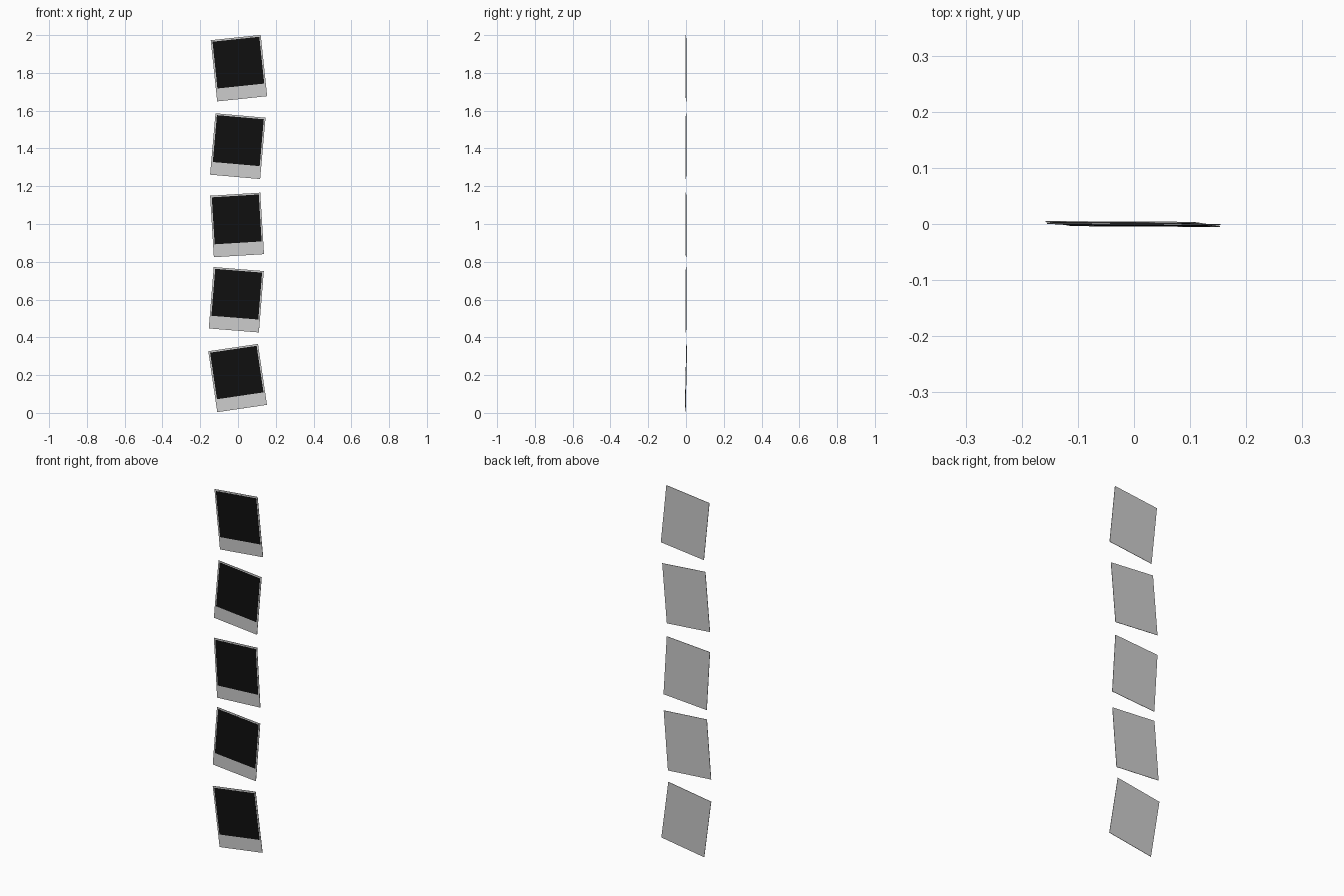
import bpy
from math import radians
from mathutils import Matrix

if "Cube" in bpy.data.objects:
    bpy.data.objects.remove(bpy.data.objects["Cube"])

W, H, T = 0.266, 0.326, 0.002      # card width, height, thickness
PIC = 0.249                        # square picture side
MARGIN = 0.009                     # border at top and sides

black = bpy.data.materials.new("black_picture")
black.diffuse_color = (0.005, 0.005, 0.005, 1)
black.use_nodes = True
black.node_tree.nodes["Principled BSDF"].inputs["Base Color"].default_value = black.diffuse_color


def slab(name, size, local, frame, mat=None):
    bpy.ops.mesh.primitive_cube_add(size=1)
    ob = bpy.context.object
    ob.name = name
    ob.data.transform(Matrix.Translation(local) @ Matrix.Diagonal((*size, 1)))
    ob.matrix_world = frame
    if mat:
        ob.data.materials.append(mat)
    return ob


# x, z of centre, counter-clockwise tilt, lean back, yaw (degrees)
photos = [
    (0.005, 1.825, 6.0, 0.0, -0.4),
    (-0.001, 1.412, -5.0, 0.0, -0.4),
    (-0.005, 0.995, 3.5, 0.0, -0.4),
    (-0.009, 0.599, -4.6, 0.0, -0.4),
    (-0.002, 0.1845, 8.4, 1.2, -0.5),
]

for i, (x, z, tilt, lean, yaw) in enumerate(photos, 1):
    frame = (Matrix.Translation((x, 0, z))
             @ Matrix.Rotation(radians(yaw), 4, 'Z')
             @ Matrix.Rotation(radians(-lean), 4, 'X')
             @ Matrix.Rotation(radians(-tilt), 4, 'Y'))
    # white card with a wide lower border
    slab(f"photo_card_{i}", (W, T, H), (0, 0, 0), frame)
    # dark square picture set on the front
    slab(f"photo_picture_{i}", (PIC, 0.001, PIC),
         (0, -T / 2, H / 2 - MARGIN - PIC / 2), frame, black)
